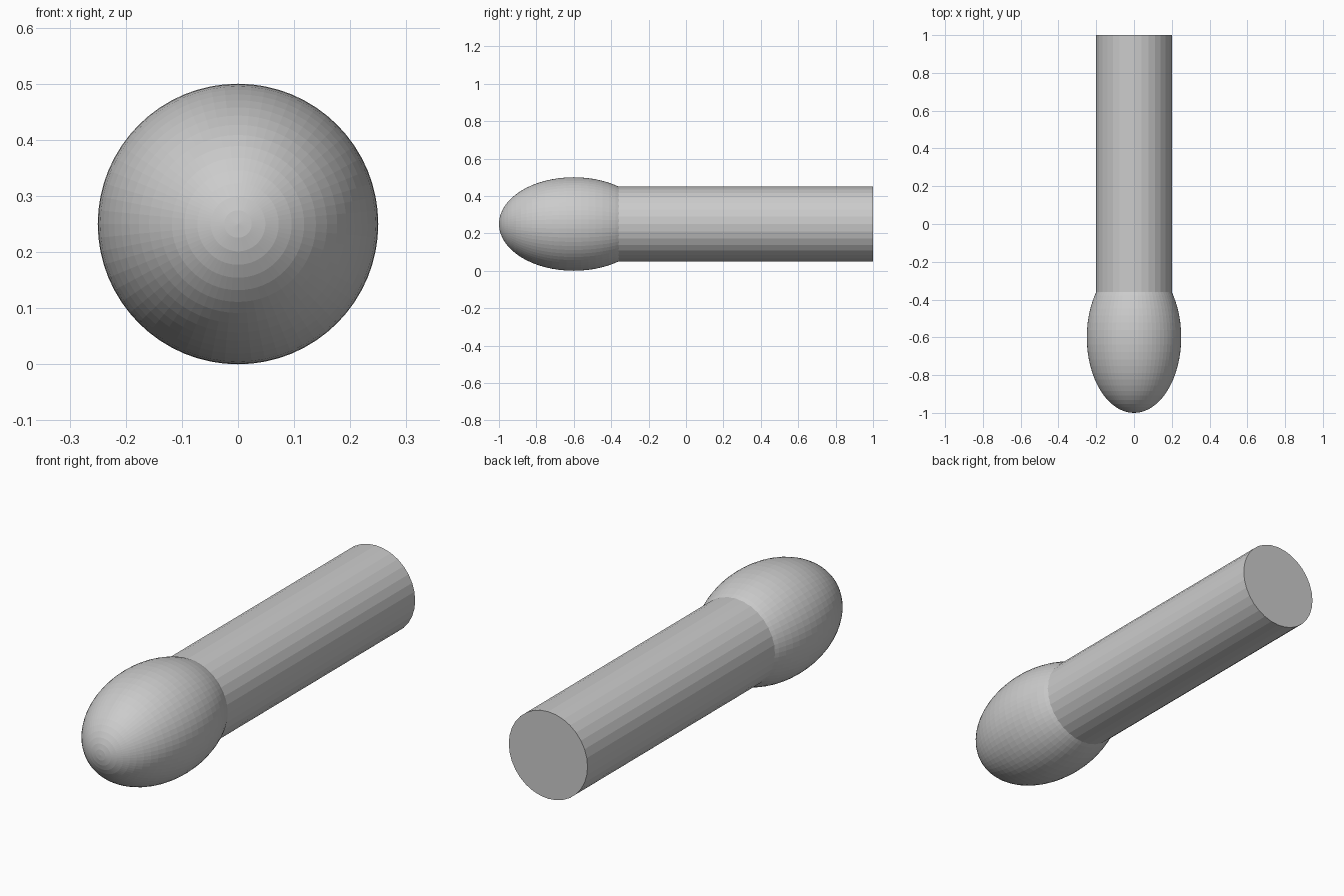
import bpy
from math import pi

if "Cube" in bpy.data.objects:
    bpy.data.objects.remove(bpy.data.objects["Cube"])

# Egg-shaped head, poles along y
bpy.ops.mesh.primitive_uv_sphere_add(segments=64, ring_count=32, radius=1,
                                     location=(0, -0.6, 0.25), rotation=(pi / 2, 0, 0))
head = bpy.context.object
head.name = "head"
head.scale = (0.25, 0.25, 0.4)

# Straight shaft, its front end buried in the head
front, back = -0.6, 1.0
bpy.ops.mesh.primitive_cylinder_add(vertices=32, radius=0.2, depth=back - front,
                                    location=(0, (front + back) / 2, 0.25),
                                    rotation=(pi / 2, 0, 0))
bpy.context.object.name = "shaft"
